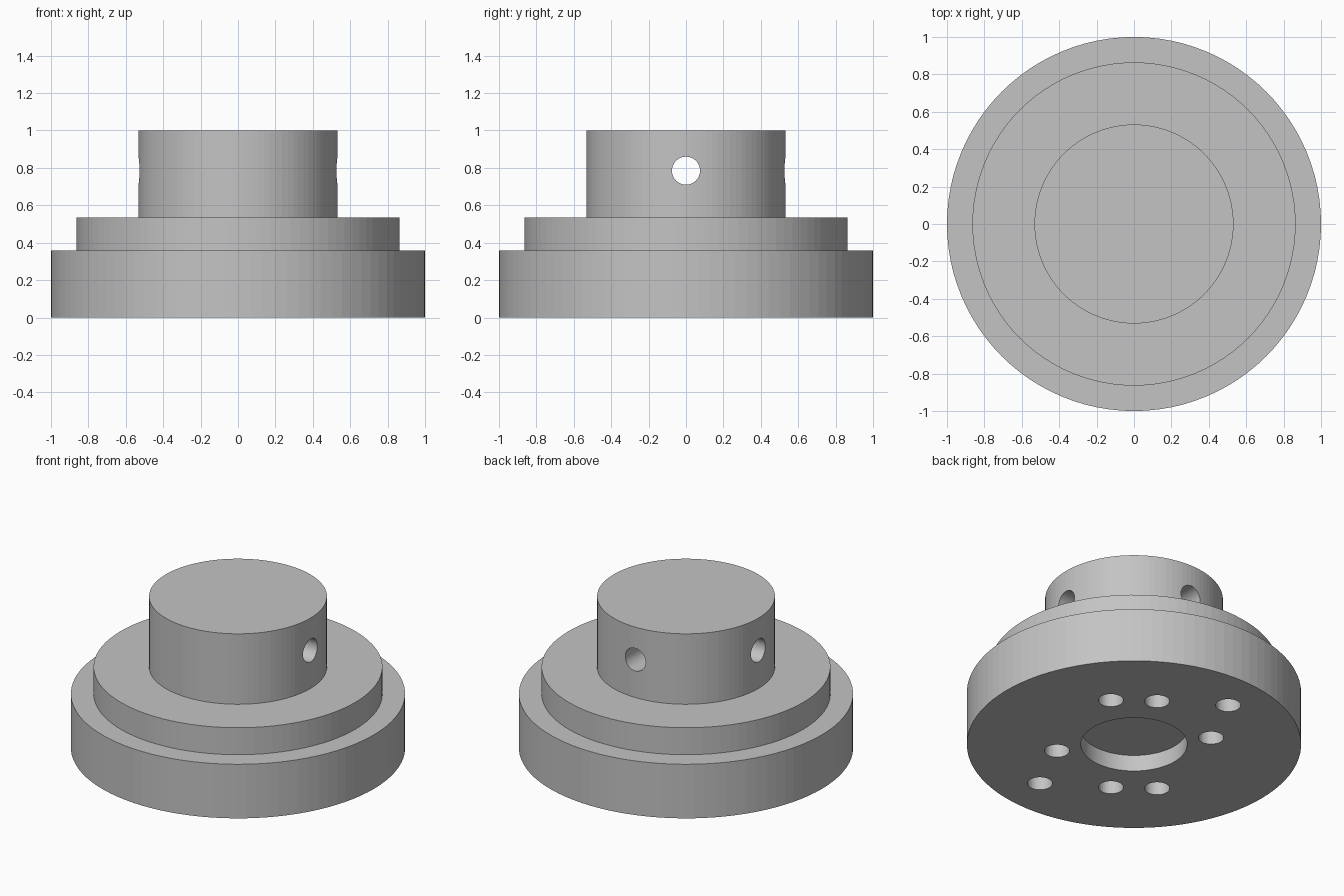
import bpy
from math import pi

SIDES = 96

cube = bpy.data.objects.get("Cube")
if cube:
    bpy.data.objects.remove(cube, do_unlink=True)

# One plain grey for the whole part
grey = bpy.data.materials.new("plain_grey")
grey.use_nodes = True
colour = (0.55, 0.55, 0.55, 1)
grey.diffuse_color = colour
grey.node_tree.nodes["Principled BSDF"].inputs["Base Color"].default_value = colour


def lathe(name, profile):
    """Closed solid turned about z from (radius, height) points."""
    mesh = bpy.data.meshes.new(name)
    obj = bpy.data.objects.new(name, mesh)
    bpy.context.collection.objects.link(obj)
    import bmesh
    bm = bmesh.new()
    rings = []
    for radius, z in profile:
        circle = bmesh.ops.create_circle(bm, segments=SIDES, radius=radius)
        for v in circle["verts"]:
            v.co.z = z
        rings.append(circle["verts"])
    for low, high in zip(rings, rings[1:]):
        for i in range(SIDES):
            j = (i + 1) % SIDES
            bm.faces.new((low[i], low[j], high[j], high[i]))
    bm.faces.new(rings[0])
    bm.faces.new(rings[-1])
    bmesh.ops.recalc_face_normals(bm, faces=bm.faces)
    bm.to_mesh(mesh)
    bm.free()
    mesh.materials.append(grey)
    return obj


def drill(target, name, radius, length, centre, turn=(0, 0, 0), sides=40):
    """Cut a round hole and hide the cutter."""
    bpy.ops.mesh.primitive_cylinder_add(
        vertices=sides, radius=radius, depth=length, location=centre, rotation=turn)
    cutter = bpy.context.object
    cutter.name = name
    cutter.data.materials.append(grey)
    cutter.hide_render = True
    cutter.hide_set(True)
    cutter.display_type = 'WIRE'
    mod = target.modifiers.new(name, 'BOOLEAN')
    mod.operation = 'DIFFERENCE'
    mod.solver = 'EXACT'
    mod.object = cutter
    bpy.context.view_layer.objects.active = target
    bpy.ops.object.modifier_apply(modifier=name)
    bpy.data.objects.remove(cutter, do_unlink=True)


# Stepped body: wide flange, shoulder and hub
hub = lathe("stepped_hub", [(1, 0), (1, 0.357), (0.864, 0.357), (0.864, 0.535),
                            (0.532, 0.535), (0.532, 1)])

# Side holes: one straight across, one from the back to the middle
drill(hub, "cross_hole", 0.075, 1.4, (0, 0, 0.785), (0, pi / 2, 0))
drill(hub, "back_hole", 0.0749, 0.8, (0, 0.4, 0.785), (pi / 2, 0, 0))

# Shallow recess under the base
drill(hub, "centre_recess", 0.318, 0.214, (0, 0, 0), sides=SIDES)

# Bolt holes under the base, in opposite pairs
for n, (x, y) in enumerate([(0.445, 0.315), (0.225, 0.483), (-0.131, 0.72), (-0.303, 0.356)]):
    for side in (1, -1):
        drill(hub, f"bolt_hole_{n}", 0.075, 0.5, (side * x, side * y, 0))
